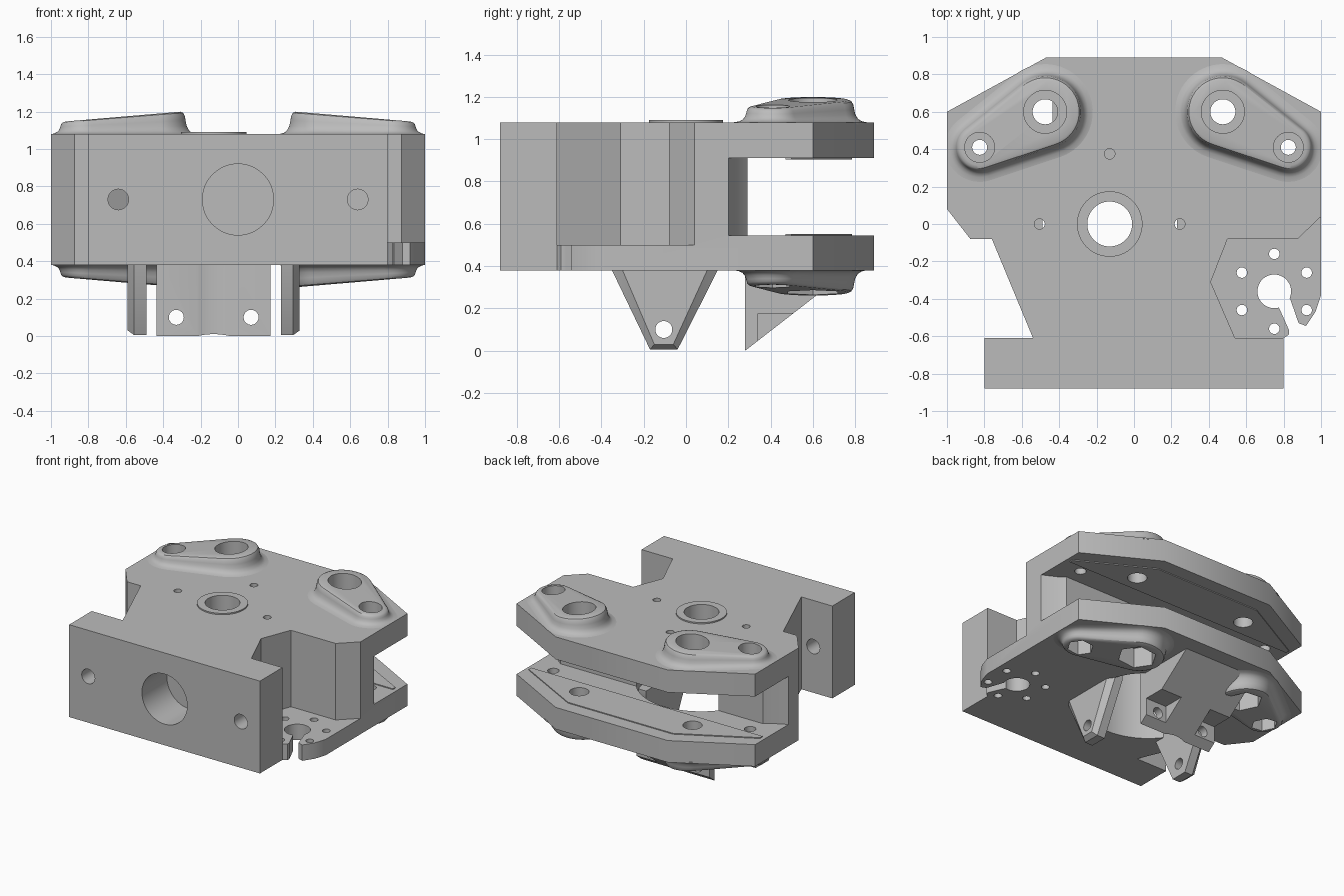
import bpy, bmesh, math
from mathutils import Vector, Matrix

if "Cube" in bpy.data.objects:
    bpy.data.objects.remove(bpy.data.objects["Cube"])

grey = bpy.data.materials.new("plain grey")
grey.use_nodes = True
grey.diffuse_color = (0.5, 0.5, 0.5, 1)
grey.node_tree.nodes["Principled BSDF"].inputs["Base Color"].default_value = (0.5, 0.5, 0.5, 1)


def loft(name, rings):
    """Closed solid through rings holding equal numbers of points."""
    bm = bmesh.new()
    loops = [[bm.verts.new(p) for p in ring] for ring in rings]
    for a, b in zip(loops, loops[1:]):
        for i in range(len(a)):
            j = (i + 1) % len(a)
            bm.faces.new((a[i], a[j], b[j], b[i]))
    bm.faces.new(loops[0][::-1])
    bm.faces.new(loops[-1])
    bmesh.ops.recalc_face_normals(bm, faces=bm.faces)
    mesh = bpy.data.meshes.new(name)
    bm.to_mesh(mesh)
    bm.free()
    mesh.materials.append(grey)
    ob = bpy.data.objects.new(name, mesh)
    bpy.context.collection.objects.link(ob)
    return ob


def prism(name, outline, z0, z1):
    return loft(name, [[(x, y, z) for x, y in outline] for z in (z0, z1)])


def rod(name, x, y, z0, z1, r, sides=48):
    pts = [(x + r * math.cos(math.tau * i / sides), y + r * math.sin(math.tau * i / sides))
           for i in range(sides)]
    return prism(name, pts, z0, z1)


def lying_rod(name, axis, start, length, r):
    """Cylinder along the x or y axis."""
    ob = rod(name, 0, 0, 0, length, r)
    turn = Matrix.Rotation(math.pi / 2, 4, 'Y') if axis == 'x' else Matrix.Rotation(-math.pi / 2, 4, 'X')
    ob.data.transform(Matrix.Translation(start) @ turn)
    return ob


def box(name, x0, x1, y0, y1, z0, z1):
    return prism(name, [(x0, y0), (x1, y0), (x1, y1), (x0, y1)], z0, z1)


def cut(target, cutters):
    for c in cutters:
        c.hide_render = True
        m = target.modifiers.new("cut", 'BOOLEAN')
        m.operation = 'DIFFERENCE'
        m.solver = 'EXACT'
        m.object = c
        bpy.context.view_layer.objects.active = target
        bpy.ops.object.modifier_apply(modifier=m.name)


def smooth(ob):
    bpy.ops.object.select_all(action='DESELECT')
    ob.select_set(True)
    bpy.context.view_layer.objects.active = ob
    bpy.ops.object.shade_smooth_by_angle(angle=math.radians(32))


HUB = -0.13                       # x of the vertical bore
BIG, SMALL = (0.475, 0.6), (0.825, 0.41)

# Main body outline, with the slotted ear at the front left
outline = [(-0.8, -0.88), (0.8, -0.88), (0.8, -0.61), (0.83, -0.59), (0.83, -0.57),
           (0.775, -0.447), (0.76, -0.38), (0.835, -0.4), (0.88, -0.53), (0.92, -0.545),
           (0.97, -0.47), (1, -0.38), (1, 0.6), (0.47, 0.89), (-0.47, 0.89), (-1, 0.6),
           (-1, 0.08), (-0.875, -0.08), (-0.76, -0.08), (-0.54, -0.61), (-0.8, -0.61)]
body = prism("main_body", outline, 0.38, 1.08)

cutters = [
    prism("ear_cut", [(1.125, 0.16), (0.875, -0.08), (0.5, -0.08), (0.41, -0.31),
                      (0.54, -0.61), (1.125, -0.61)], 0.5, 1.2),
    prism("gap_cut", [(1.2, 0.2), (1, 0.2), (0.9, 0.25), (0.85, 0.29), (-0.85, 0.29),
                      (-0.9, 0.25), (-1, 0.2), (-1.2, 0.2), (-1.2, 1.1), (1.2, 1.1)], 0.545, 0.91),
    rod("cavity_cut", HUB, 0, 0.2, 0.91, 0.45, 64),
    rod("hub_cut", HUB, 0, 0.85, 1.2, 0.12),
    rod("ear_hole_cut", 0.75, -0.36, 0.3, 0.6, 0.09),
    lying_rod("front_bore_cut", 'y', (0, -1, 0.73), 0.42, 0.19),
]
# Ring of small holes in the ear
for i in range(6):
    a = math.pi / 2 + i * math.pi / 3
    cutters.append(rod("ear_screw_cut", 0.75 + 0.2 * math.cos(a), -0.36 + 0.2 * math.sin(a),
                       0.3, 0.56, 0.028, 24))
# Small screw holes round the hub, and in the front block
for x, y in ((HUB - 0.375, 0), (HUB + 0.375, 0), (HUB, 0.375)):
    cutters.append(rod("hub_screw_cut", x, y, 0.85, 1.2, 0.028, 24))
for s in (-1, 1):
    cutters.append(lying_rod("front_screw_cut", 'y', (s * 0.64, -1, 0.73), 0.45, 0.055))
cut(body, cutters)

# Axle holes with round head recesses on top and hexagonal nut recesses below
axle_cutters = []
for s in (-1, 1):
    for (x, y), r, head, nut in ((BIG, 0.067, 0.115, 0.135), (SMALL, 0.04, 0.08, 0.092)):
        axle_cutters += [rod("axle_cut", s * x, y, 0.1, 1.4, r),
                         rod("head_cut", s * x, y, 1.01, 1.4, head),
                         rod("nut_cut", s * x, y, 0.1, 0.42, nut, 6)]
cut(body, axle_cutters)
smooth(body)


# Sloped teardrop bosses, above and below
def teardrop(offset):
    """Outline round the big and small axle, grown by offset."""
    b, c = Vector(BIG), Vector(SMALL)
    d = c - b
    r0, r1 = 0.195 + offset, 0.125 + offset
    heading = math.atan2(d.y, d.x)
    half = math.acos((r0 - r1) / d.length)
    pts = []
    for centre, r, a0, a1 in ((c, r1, -half, half), (b, r0, half, math.tau - half)):
        for i in range(25):
            a = heading + a0 + (a1 - a0) * i / 24
            pts.append((centre.x + r * math.cos(a), centre.y + r * math.sin(a)))
    return pts


def boss(name, side, up):
    steps = [(0.06, -0.1), (0.06, 0), (0.035, 0.05), (0.018, 0.16), (0.006, 0.35), (0, 0.6),
             (-0.004, 0.8), (-0.013, 0.94), (-0.028, 1)]
    rings = []
    for offset, t in steps:
        ring = []
        for x, y in teardrop(offset):
            height = 0.12 - 0.085 * (x - 0.3)
            x = min(x, 0.995)
            ring.append((side * x, y, 0.73 + up * (0.35 + t * height)))
        rings.append(ring)
    ob = loft(name, rings)
    cut(ob, axle_cutters)
    smooth(ob)


for side, s in (("left", 1), ("right", -1)):
    boss("top_boss_" + side, s, 1)
    boss("bottom_boss_" + side, s, -1)

# Thin raised pads on both faces of the gap
pad = [(-0.97, 0.47), (-0.97, 0.5), (-0.44, 0.785), (0.44, 0.785), (0.97, 0.5), (0.97, 0.47)]
for name, z0, z1 in (("lower_pad", 0.54, 0.552), ("upper_pad", 0.903, 0.915)):
    ob = prism(name, pad, z0, z1)
    cut(ob, axle_cutters)

# Low rim round the hub
rim = rod("hub_rim", HUB, 0, 1.07, 1.09, 0.175, 64)
cut(rim, [cutters[3]])
smooth(rim)

# Tapered side posts with a shared cross hole
cross = lying_rod("cross_cut", 'x', (-1, -0.105, 0.1), 2, 0.04)
full = [(-0.35, 0.45), (-0.35, 0.38), (-0.17, 0.005), (-0.04, 0.005), (0.15, 0.38), (0.15, 0.45)]
slim = [(-0.3, 0.45), (-0.3, 0.38), (-0.15, 0.03), (-0.06, 0.03), (0.1, 0.38), (0.1, 0.45)]
for side, s in (("left", 1), ("right", -1)):
    post = loft("post_" + side, [[(HUB + s * x, y, z) for y, z in prof]
                                 for x, prof in ((0.36, full), (0.425, full), (0.46, slim))])
    cut(post, [cross])
    smooth(post)

# Rear wedge bracket with nut pockets and a shallow bore relief
profile = [(0.28, 0), (0.28, 0.45), (0.77, 0.45), (0.77, 0.38)]
wedge = loft("rear_wedge", [[(HUB + x, y, z) for y, z in profile] for x in (-0.305, 0.305)])
wedge_cutters = [rod("relief_cut", HUB, 0, -0.2, 0.6, 0.293, 96)]
for s in (-1, 1):
    x0, x1 = sorted((HUB + s * 0.13, HUB + s * 0.4))
    wedge_cutters.append(box("pocket_cut", x0, x1, 0.34, 1, -0.1, 0.175))
    wedge_cutters.append(lying_rod("wedge_screw_cut", 'y', (HUB + s * 0.2, 0.1, 0.1), 0.6, 0.04))
cut(wedge, wedge_cutters)
smooth(wedge)

# Remove the used cutters
for c in cutters + axle_cutters + wedge_cutters + [cross]:
    bpy.data.objects.remove(c)
